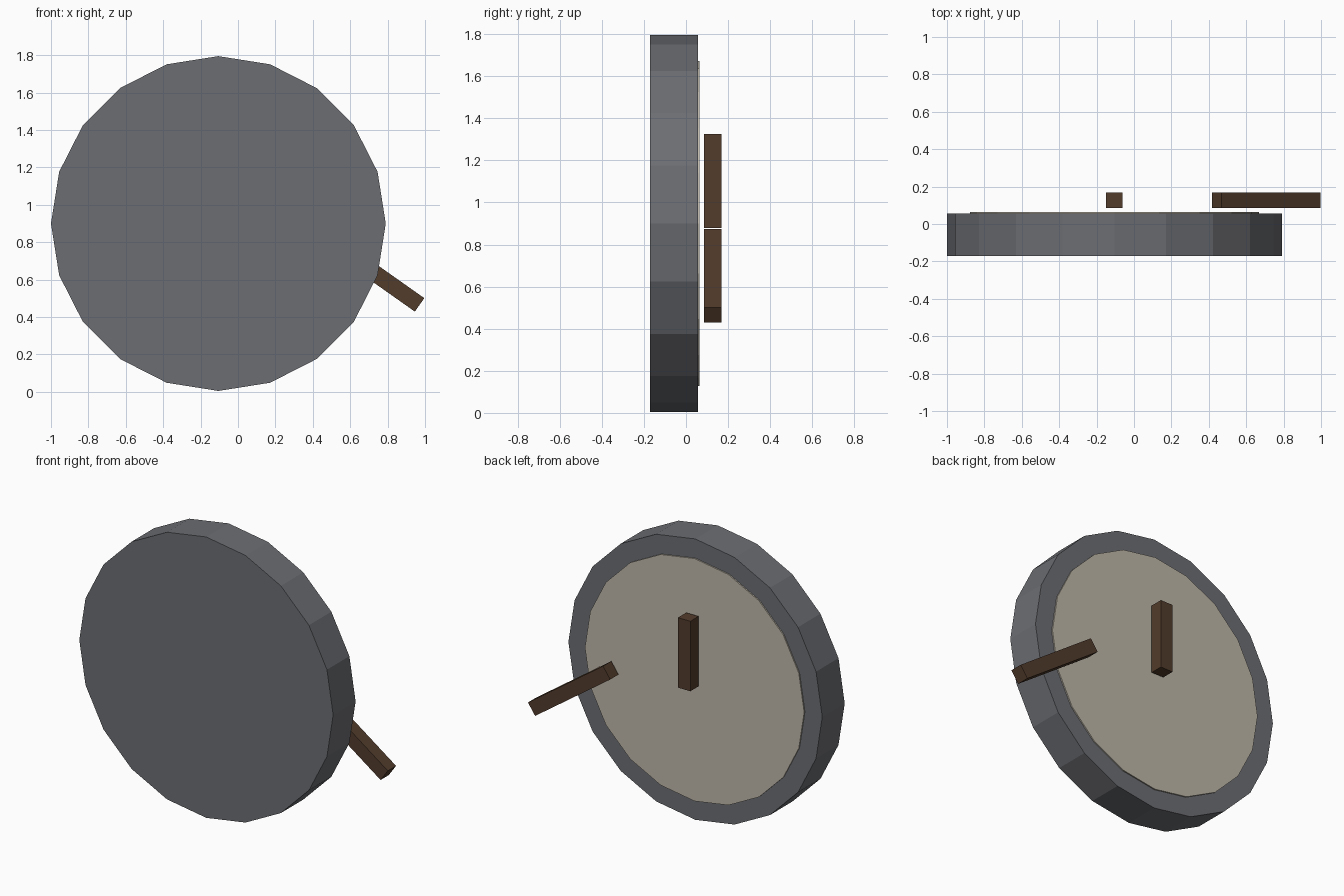
import bpy
from math import radians

if "Cube" in bpy.data.objects:
    bpy.data.objects.remove(bpy.data.objects["Cube"])


def material(name, color):
    m = bpy.data.materials.new(name)
    m.diffuse_color = (*color, 1)
    m.use_nodes = True
    m.node_tree.nodes["Principled BSDF"].inputs["Base Color"].default_value = m.diffuse_color
    return m


casing_mat = material("dark_grey", (0.15, 0.155, 0.17))
dial_mat = material("cream", (0.52, 0.48, 0.40))
hand_mat = material("brown", (0.085, 0.045, 0.025))

CX, CZ = -0.105, 0.90  # clock centre


def disc(name, radius, y0, y1, mat):
    """20-sided disc facing along y."""
    bpy.ops.mesh.primitive_cylinder_add(
        vertices=20, radius=radius, depth=y1 - y0,
        location=(CX, (y0 + y1) / 2, CZ), rotation=(radians(90), 0, 0))
    ob = bpy.context.object
    ob.name = name
    ob.data.materials.append(mat)


def hand(name, x, z, length, angle):
    """Square bar lying in the xz plane, angle measured from +x towards +z."""
    bpy.ops.mesh.primitive_cube_add(
        size=1, location=(x, 0.1275, z), rotation=(0, -radians(angle), 0))
    ob = bpy.context.object
    ob.name = name
    ob.scale = (length, 0.083, 0.088)
    ob.data.materials.append(hand_mat)


# Casing and slightly raised dial on the back
disc("casing", 0.895, -0.17, 0.056, casing_mat)
disc("dial", 0.773, 0.0, 0.064, dial_mat)

# Hands floating in front of the dial
hand("hour_hand", CX, 1.102, 0.446, 90)
hand("minute_hand", 0.706, 0.652, 0.648, -35.2)
